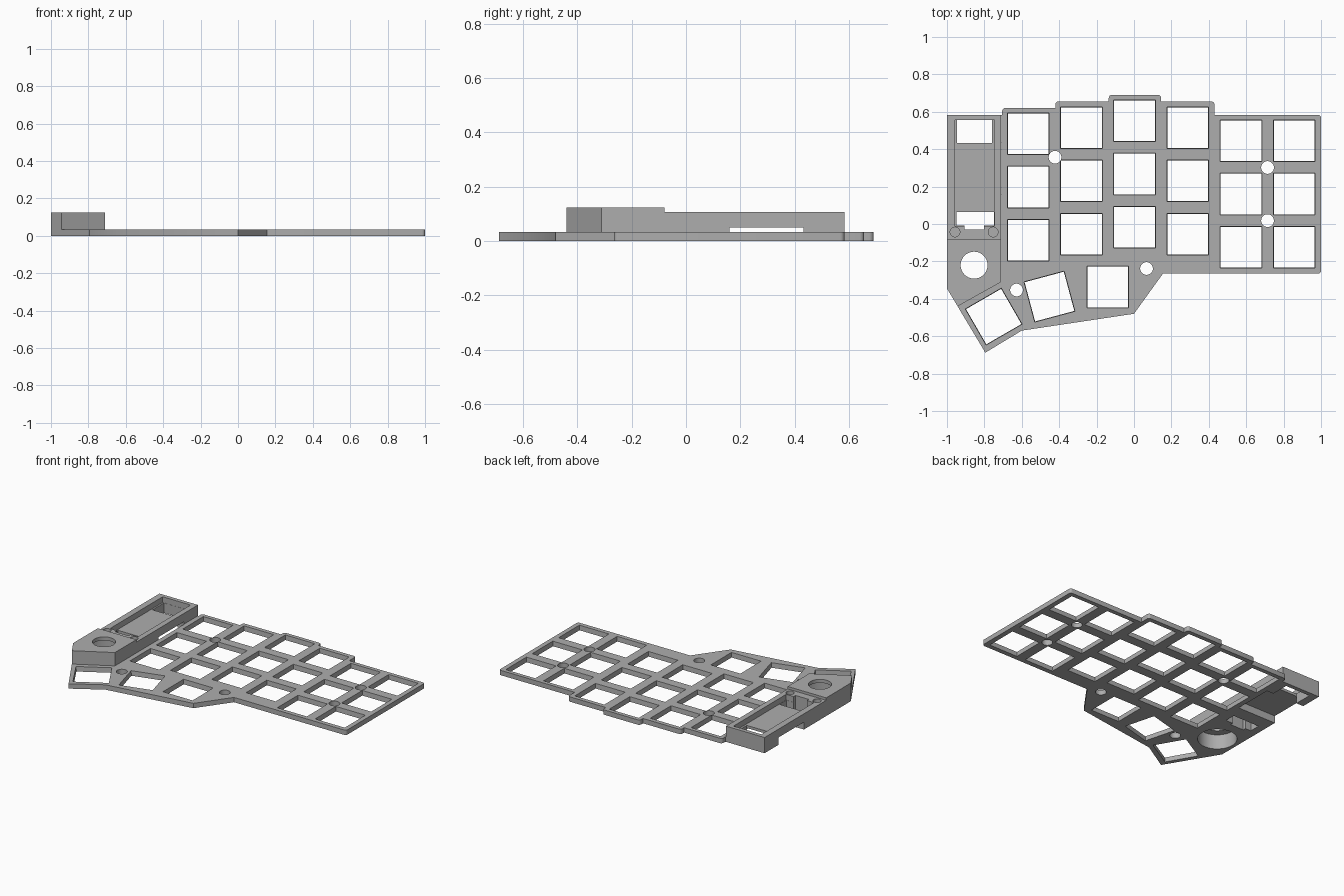
import bpy, bmesh, math
from mathutils import Matrix

if "Cube" in bpy.data.objects:
    bpy.data.objects.remove(bpy.data.objects["Cube"])

grey = bpy.data.materials.new("plain grey")
grey.diffuse_color = (0.42, 0.42, 0.42, 1)
grey.use_nodes = True
grey.node_tree.nodes["Principled BSDF"].inputs["Base Color"].default_value = grey.diffuse_color


def prism(name, pts, z0, z1, rounded=None):
    """Extrude a flat outline from z0 to z1, optionally rounding some corners."""
    bm = bmesh.new()
    face = bm.faces.new([bm.verts.new((x, y, z0)) for x, y in pts])
    if rounded:
        corners = [v for v in bm.verts if rounded(v.co)]
        bmesh.ops.bevel(bm, geom=corners, offset=0.016, segments=4,
                        profile=0.5, affect='VERTICES')
    res = bmesh.ops.extrude_face_region(bm, geom=bm.faces[:])
    top = [g for g in res['geom'] if isinstance(g, bmesh.types.BMVert)]
    bmesh.ops.translate(bm, verts=top, vec=(0, 0, z1 - z0))
    bmesh.ops.recalc_face_normals(bm, faces=bm.faces)
    return to_object(name, bm)


def to_object(name, bm):
    me = bpy.data.meshes.new(name)
    bm.to_mesh(me)
    bm.free()
    me.materials.append(grey)
    ob = bpy.data.objects.new(name, me)
    bpy.context.collection.objects.link(ob)
    return ob


def box(name, x0, x1, y0, y1, z0, z1):
    return prism(name, [(x0, y0), (x1, y0), (x1, y1), (x0, y1)], z0, z1)


def cone(name, x, y, z0, z1, r0, r1, n=48, turn=0):
    bm = bmesh.new()
    m = Matrix.Translation((x, y, (z0 + z1) / 2)) @ Matrix.Rotation(turn, 4, 'Z')
    bmesh.ops.create_cone(bm, cap_ends=True, segments=n, radius1=r0, radius2=r1,
                          depth=z1 - z0, matrix=m)
    return to_object(name, bm)


def combine(body, tool, op):
    mod = body.modifiers.new(op, 'BOOLEAN')
    mod.operation, mod.solver, mod.object = op, 'EXACT', tool
    bpy.context.view_layer.objects.active = body
    bpy.ops.object.modifier_apply(modifier=mod.name)
    bpy.data.objects.remove(tool)


# Switch plate with stepped top edge and angled thumb area
T = 0.033
outline = [(-1, 0.583), (-0.705, 0.583), (-0.705, 0.62), (-0.42, 0.62),
           (-0.42, 0.655), (-0.135, 0.655), (-0.135, 0.69), (0.145, 0.69),
           (0.145, 0.655), (0.43, 0.655), (0.43, 0.583), (1, 0.583),
           (1, -0.265), (0.155, -0.265), (0, -0.48), (-0.6, -0.57),
           (-0.795, -0.688), (-1, -0.345)]
outer = [(-0.705, 0.62), (-0.42, 0.655), (-0.135, 0.69), (0.145, 0.69),
         (0.43, 0.655), (1, 0.583), (1, -0.265)]
plate = prism("keyboard_plate", outline, 0, T,
              lambda c: any(abs(c.x - x) + abs(c.y - y) < 1e-3 for x, y in outer))

# Raised controller tray and the taller knob block in front of it
combine(plate, box("tray", -1, -0.71, -0.1, 0.583, 0, 0.107), 'UNION')
combine(plate, prism("knob_block", [(-1, -0.08), (-1, -0.345), (-0.943, -0.44),
                                    (-0.71, -0.31), (-0.71, -0.08)], 0, 0.124), 'UNION')

cutters = []
# Key openings: six columns of three, then three thumb keys
keys = [(x, y - 0.2845 * r, 0) for x, y in
        [(-0.565, 0.482), (-0.281, 0.515), (0.003, 0.552),
         (0.288, 0.515), (0.572, 0.445), (0.857, 0.445)] for r in range(3)]
keys += [(-0.14, -0.337, 0), (-0.452, -0.388, 15), (-0.75, -0.495, 30)]
for x, y, a in keys:
    cutters.append(cone("key_cut", x, y, -0.01, T + 0.01, 0.1525, 0.1585, 4,
                        math.radians(45 + a)))
# Screw holes
for x, y in [(-0.422, 0.357), (0.714, 0.302), (0.714, 0.018),
             (0.067, -0.238), (-0.628, -0.353)]:
    cutters.append(cone("screw_cut", x, y, -0.1, 0.1, 0.034, 0.034))
# Knob hole with a wider pocket underneath
cutters.append(cone("knob_cut", -0.855, -0.22, -0.1, 0.2, 0.072, 0.072))
cutters.append(cone("knob_pocket", -0.855, -0.22, -0.1, 0.1, 0.122, 0.122))
# Tray cavity, through openings at both ends, side channel under the floor
cutters += [
    box("cavity", -0.957, -0.747, -0.01, 0.556, 0.068, 0.2),
    box("rear_opening", -0.946, -0.76, 0.432, 0.555, -0.1, 0.2),
    box("front_opening", -0.948, -0.749, -0.009, 0.065, -0.1, 0.2),
    box("front_notch", -0.905, -0.803, -0.03, 0.02, -0.1, 0.2),
    box("side_channel", -1.1, -0.709, 0.16, 0.432, -0.1, 0.05),
]
# Blind lid screw holes
for x in (-0.957, -0.753):
    cutters.append(cone("lid_screw_cut", x, -0.043, 0.05, 0.2, 0.026, 0.026, 32))
for c in cutters:
    combine(plate, c, 'DIFFERENCE')

plate.select_set(True)
bpy.context.view_layer.objects.active = plate
bpy.ops.object.shade_smooth_by_angle(angle=math.radians(25))
